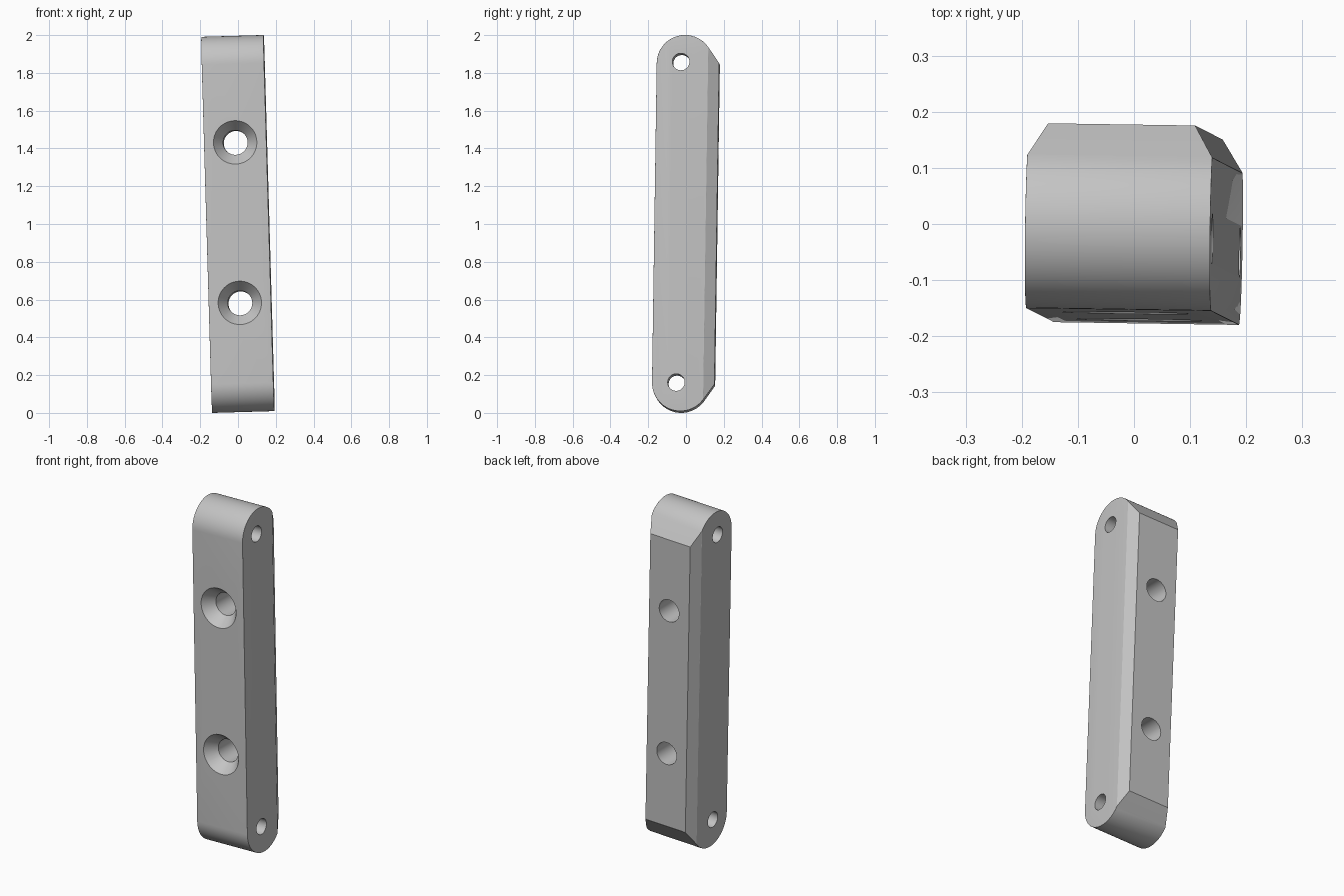
import bpy, bmesh, math
from mathutils import Matrix, Vector

cube = bpy.data.objects.get("Cube")
if cube:
    bpy.data.objects.remove(cube, do_unlink=True)

HALF_W, HALF_D, HALF_L = 0.165, 0.165, 0.996
END_R = 0.15
RIM_R = 0.03

grey = bpy.data.materials.new("plain grey")
grey.use_nodes = True
colour = (0.55, 0.55, 0.55, 1)
grey.diffuse_color = colour
grey.node_tree.nodes["Principled BSDF"].inputs["Base Color"].default_value = colour


def make_object(name, bm):
    mesh = bpy.data.meshes.new(name)
    bmesh.ops.recalc_face_normals(bm, faces=bm.faces)
    bm.to_mesh(mesh)
    bm.free()
    mesh.materials.append(grey)
    ob = bpy.data.objects.new(name, mesh)
    bpy.context.collection.objects.link(ob)
    return ob


def end_arc():
    """Side outline of the upper end: round at the front, sloping to the back."""
    cy, cz = END_R - HALF_D, HALF_L - END_R
    slope = math.radians(35)
    steps = 24
    pts = []
    for i in range(steps + 1):
        a = math.pi + (slope - math.pi) * i / steps
        pts.append((cy + END_R * math.cos(a), cz + END_R * math.sin(a)))
    y, z = pts[-1]
    pts.append((HALF_D, z - (HALF_D - y) / math.tan(slope)))
    return pts


# Bar body: side outline extruded across the width
top = end_arc()
outline = top + [(y, -z) for y, z in reversed(top)]
bm = bmesh.new()
face = bm.faces.new([bm.verts.new((-HALF_W, y, z)) for y, z in outline])
side = bmesh.ops.extrude_face_region(bm, geom=[face])["geom"]
bmesh.ops.translate(bm, vec=(2 * HALF_W, 0, 0),
                    verts=[g for g in side if isinstance(g, bmesh.types.BMVert)])
bmesh.ops.recalc_face_normals(bm, faces=bm.faces)

# Chamfers along the long back edges
for s in (-1, 1):
    cut = bmesh.ops.bisect_plane(
        bm, geom=bm.verts[:] + bm.edges[:] + bm.faces[:], dist=1e-5,
        plane_co=(s * 0.131, HALF_D, 0), plane_no=Vector((s * 0.058, 0.034, 0)).normalized(),
        clear_outer=True)["geom_cut"]
    bmesh.ops.holes_fill(bm, edges=[e for e in cut if isinstance(e, bmesh.types.BMEdge)])
bmesh.ops.recalc_face_normals(bm, faces=bm.faces)

# Rounded rims around both sides
bm.normal_update()
rim = {e for f in bm.faces if abs(f.normal.x) > 0.99 for e in f.edges}
bmesh.ops.bevel(bm, geom=list(rim), offset=RIM_R, segments=6, profile=0.5,
                affect='EDGES', clamp_overlap=True)
bar = make_object("bar", bm)


def lathe_cutter(name, profile, turn, location):
    """Round cutter from (distance along axis, radius) points."""
    bm = bmesh.new()
    n = 48
    rings = [[bm.verts.new((r * math.cos(math.tau * i / n), r * math.sin(math.tau * i / n), d))
              for i in range(n)] for d, r in profile]
    for a, b in zip(rings, rings[1:]):
        for i in range(n):
            j = (i + 1) % n
            bm.faces.new((a[i], a[j], b[j], b[i]))
    bm.faces.new(rings[0])
    bm.faces.new(rings[-1])
    bm.transform(Matrix.Translation(location) @ turn)
    ob = make_object(name, bm)
    ob.hide_render = True
    return ob


# Countersunk screw holes through the front, plain pin holes through the sides
to_y = Matrix.Rotation(-math.pi / 2, 4, 'X')
to_x = Matrix.Rotation(math.pi / 2, 4, 'Y')
screw = [(-0.2, 0.142), (-HALF_D, 0.115), (-0.1, 0.065), (0.3, 0.065)]
pin = [(-0.3, 0.045), (0.3, 0.045)]
cutters = []
for s in (-1, 1):
    cutters.append(lathe_cutter("screw_hole_cutter", screw, to_y, (0, 0, s * 0.425 + 0.005)))
    cutters.append(lathe_cutter("pin_hole_cutter", pin, to_x, (0, -0.037, s * 0.849 + 0.005)))

bpy.ops.object.select_all(action='DESELECT')
bpy.context.view_layer.objects.active = bar
bar.select_set(True)
for c in cutters:
    mod = bar.modifiers.new("hole", 'BOOLEAN')
    mod.operation = 'DIFFERENCE'
    mod.solver = 'EXACT'
    mod.object = c
    bpy.ops.object.modifier_apply(modifier=mod.name)
for c in cutters:
    bpy.data.objects.remove(c, do_unlink=True)

bpy.ops.object.shade_smooth_by_angle(angle=math.radians(28))

# Slight lean of the whole bar
up = Vector((-0.029, 0.0147, 1)).normalized()
across = Vector((1, -0.015, 0.029))
across = (across - up * across.dot(up)).normalized()
back = up.cross(across)
lean = Matrix((across, back, up)).transposed().to_4x4()
bar.matrix_world = Matrix.Translation((0, 0, 1)) @ lean
